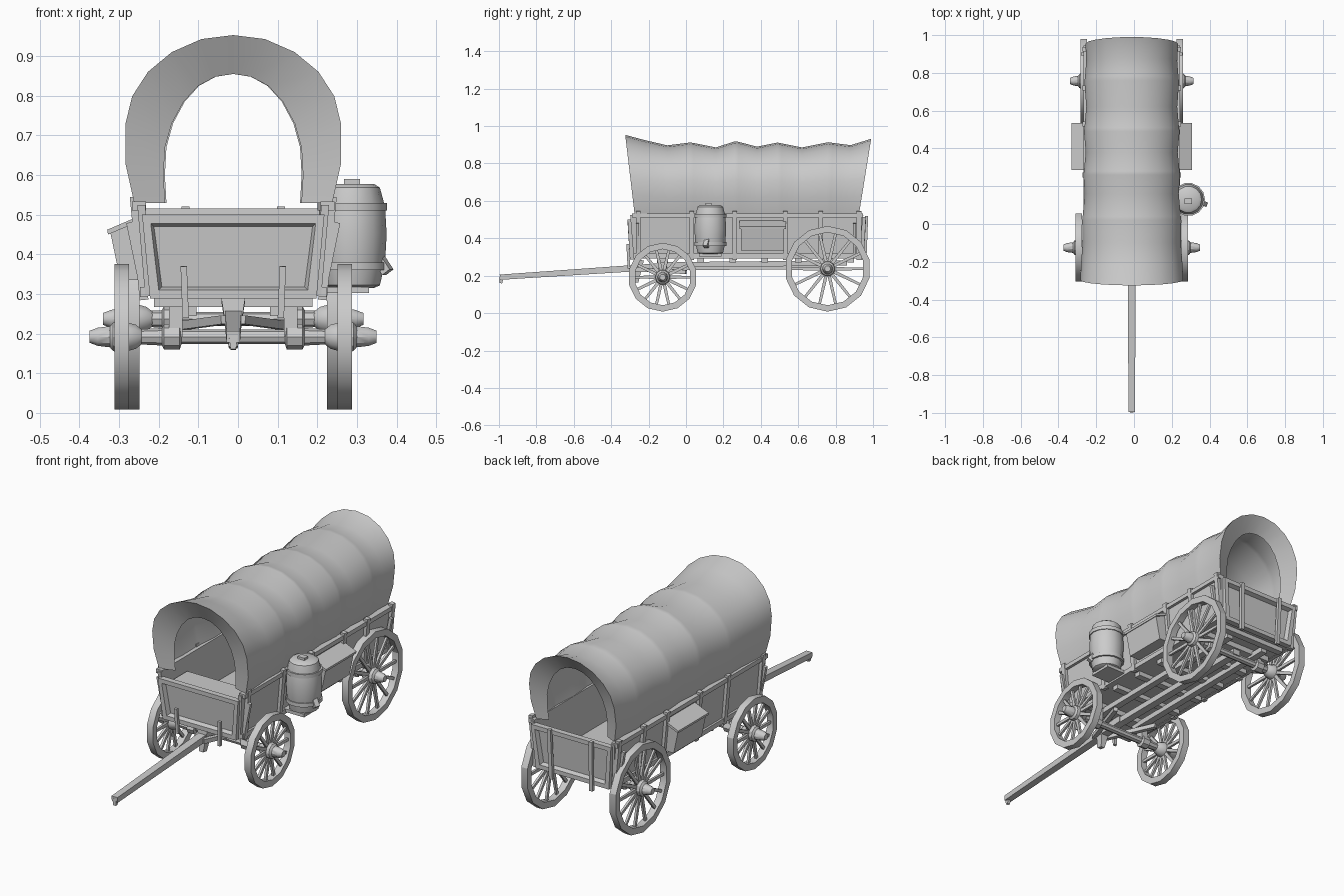
import bpy, bmesh, math
from mathutils import Vector

if "Cube" in bpy.data.objects:
    bpy.data.objects.remove(bpy.data.objects["Cube"])

CX = -0.012  # centre line of the wagon
grey = bpy.data.materials.new("weathered_grey")
grey.diffuse_color = (0.6, 0.6, 0.6, 1)
grey.use_nodes = True
grey.node_tree.nodes["Principled BSDF"].inputs["Base Color"].default_value = grey.diffuse_color


def make(name, verts, faces):
    me = bpy.data.meshes.new(name)
    me.from_pydata([tuple(v) for v in verts], [], faces)
    bm = bmesh.new()
    bm.from_mesh(me)
    bmesh.ops.recalc_face_normals(bm, faces=bm.faces)
    bm.to_mesh(me)
    bm.free()
    me.materials.append(grey)
    ob = bpy.data.objects.new(name, me)
    bpy.context.collection.objects.link(ob)
    return ob


def loft(rings, closed=True, caps=True):
    n = len(rings[0])
    verts = [v for r in rings for v in r]
    faces = []
    for i in range(len(rings) - 1):
        for j in range(n if closed else n - 1):
            k = (j + 1) % n
            faces.append((i * n + j, i * n + k, (i + 1) * n + k, (i + 1) * n + j))
    if caps:
        faces += [tuple(range(n)), tuple(range(len(verts) - n, len(verts)))]
    return verts, faces


def bar(name, a, b, w, h, w2=None, h2=None):
    """Rectangular beam from a to b; w is the sideways size, h the other."""
    a, b = Vector(a), Vector(b)
    d = (b - a).normalized()
    up = Vector((0, 0, 1)) if abs(d.z) < 0.9 else Vector((0, 1, 0))
    s = d.cross(up).normalized()
    u = s.cross(d)
    rings = []
    for p, ww, hh in ((a, w, h), (b, w2 or w, h2 or h)):
        rings.append([p + s * ww * i / 2 + u * hh * j / 2
                      for i, j in ((-1, -1), (1, -1), (1, 1), (-1, 1))])
    return make(name, *loft(rings))


def lathe(name, centre, profile, axis, n=12):
    """Profile of (distance along axis, radius)."""
    rings = []
    for t, r in profile:
        ring = []
        for i in range(n):
            c, s = r * math.cos(math.tau * i / n), r * math.sin(math.tau * i / n)
            ring.append(Vector(centre) + Vector((t, c, s) if axis == 'x' else (c, s, t)))
        rings.append(ring)
    return make(name, *loft(rings))


# Wheels: rim, tapered spokes and turned hub
def wheel(label, side, off, y, z, r, hub_out):
    x = CX + side * off
    n, t = 14, 0.018
    rings = []
    for i in range(n + 1):
        a = math.tau * (i + 0.5) / n
        rings.append([(x + dx, y + q * math.cos(a), z + q * math.sin(a))
                      for dx, q in ((-t, r), (t, r), (t, r - 0.034), (-t, r - 0.034))])
    make(label + "_rim", *loft(rings, caps=False))
    for i in range(n):
        a = math.tau * i / n
        d = Vector((0, math.cos(a), math.sin(a)))
        c = Vector((x, y, z))
        bar(label + "_spoke", c + d * 0.025, c + d * (r - 0.03), 0.013, 0.018, 0.011, 0.014)
    e = hub_out - off
    prof = [(-0.05, 0.02), (-0.035, 0.032), (0.0, 0.042), (0.022, 0.038),
            (0.03, 0.028), (e - 0.02, 0.024), (e, 0.016)]
    lathe(label + "_hub", (x, y, z), [(side * p, q) for p, q in prof], 'x', 10)


for side, tag in ((-1, "left"), (1, "right")):
    wheel(tag + "_front_wheel", side, 0.281, -0.125, 0.192, 0.184, 0.362)
    wheel(tag + "_rear_wheel", side, 0.254, 0.757, 0.237, 0.229, 0.328)

# Axles with thickened collars, bolsters and bolster posts
for tag, y, z in (("front", -0.125, 0.192), ("rear", 0.757, 0.237)):
    prof = [(-0.26, 0.018), (-0.18, 0.022), (-0.175, 0.032), (-0.135, 0.032), (-0.13, 0.018)]
    lathe(tag + "_axle", (CX, y, z), prof + [(-t, r) for t, r in reversed(prof)], 'x', 8)
    bar(tag + "_bolster", (CX - 0.2, y, 0.282), (CX + 0.2, y, 0.282), 0.06, 0.03)
    for s in (-1, 1):
        bar(tag + "_bolster_post", (CX + s * 0.145, y, z), (CX + s * 0.145, y, 0.285), 0.035, 0.045)

# Undercarriage beams and cross members
for s in (-1, 1):
    bar("long_beam", (CX + s * 0.11, -0.14, 0.258), (CX + s * 0.11, 0.86, 0.268), 0.035, 0.028)
    bar("steering_brace", (CX + s * 0.13, 0.0, 0.22), (CX + s * 0.02, -0.3, 0.235), 0.022, 0.022)
bar("centre_beam", (CX, -0.1, 0.245), (CX, 0.78, 0.25), 0.04, 0.03)
for y in (0.08, 0.25, 0.42, 0.6, 0.88):
    bar("cross_member", (CX - 0.2, y, 0.285), (CX + 0.2, y, 0.285), 0.035, 0.028)

# Draw pole with tip hook and hitch wedge
bar("draw_pole", (CX, -0.995, 0.192), (CX, -0.1, 0.252), 0.034, 0.028, 0.044, 0.036)
bar("pole_hook", (CX, -0.985, 0.195), (CX, -0.99, 0.16), 0.022, 0.022, 0.014, 0.014)
bar("hitch_wedge", (CX, -0.25, 0.285), (CX, -0.27, 0.165), 0.06, 0.05, 0.022, 0.03)

# Wagon bed: floor, flared sides and top rails
bar("floor", (CX, -0.27, 0.305), (CX, 0.93, 0.305), 0.42, 0.02)
for s in (-1, 1):
    prof = ((0.205, 0.295), (0.222, 0.295), (0.242, 0.525), (0.222, 0.525))
    rings = [[(CX + s * x, y + e * (z - 0.295), z) for x, z in prof]
             for y, e in ((-0.28, -0.08), (0.925, 0.1))]
    make("side_board", *loft(rings))
    bar("top_rail", (CX + s * 0.238, -0.29, 0.522), (CX + s * 0.238, 0.945, 0.522), 0.035, 0.022)
    bar("lower_rail", (CX + s * 0.225, -0.28, 0.305), (CX + s * 0.225, 0.93, 0.305), 0.02, 0.025)
    for y in (-0.255, 0.03, 0.26, 0.53, 0.72, 0.925):
        bar("side_stake", (CX + s * 0.225, y, 0.285), (CX + s * 0.25, y, 0.545), 0.022, 0.025)
    # Slanted struts beside the ends
    for y in (-0.26, 0.9):
        bar("corner_strut", (CX + s * 0.262, y, 0.48), (CX + s * 0.225, y, 0.3), 0.016, 0.016)


# End panels: tapered recessed trays
def end_panel(name, y, d, top):
    def ring(inset, depth):
        out = []
        for sx, z in ((-1, 0.288), (1, 0.288), (1, top), (-1, top)):
            f = (z - 0.288) / (top - 0.288)
            zz = z + (inset if f < 0.5 else -inset)
            out.append((CX + sx * (0.21 + 0.02 * f - inset), y + d * (0.012 * f - depth), zz))
        return out
    make(name, *loft([ring(0, 0.03), ring(0, 0), ring(0.022, 0), ring(0.03, 0.022)]))


end_panel("front_panel", -0.3, -1, 0.5)
end_panel("tail_panel", 0.95, 1, 0.515)
for s in (-1, 1):
    bar("front_bracket", (CX + s * 0.125, -0.312, 0.37), (CX + s * 0.12, -0.305, 0.24), 0.016, 0.014)
    bar("tail_bar", (CX + s * 0.12, 0.966, 0.52), (CX + s * 0.115, 0.956, 0.26), 0.02, 0.016)
bar("seat_board", (CX - 0.21, -0.16, 0.45), (CX + 0.21, -0.16, 0.45), 0.12, 0.02)

# Canvas cover: arch sections over hoops with sags between, folded in at both ends
half = [(0.25, 0.53), (0.272, 0.63), (0.272, 0.73), (0.255, 0.80), (0.215, 0.862),
        (0.155, 0.912), (0.08, 0.945)]
arch = [(-x, z) for x, z in half] + [(0, 0.955)] + [(x, z) for x, z in reversed(half)]
hole = [(0.172, 0.53), (0.176, 0.6), (0.172, 0.67), (0.155, 0.73), (0.125, 0.785),
        (0.088, 0.825), (0.045, 0.848)]
inner = [(-x, z) for x, z in hole] + [(0, 0.855)] + [(x, z) for x, z in reversed(hole)]


def section(pts, yb, yt, w, top, ref=0.955):
    k = (top - 0.53) / (ref - 0.53)
    return [(CX + x * w, yb + (yt - yb) * (z - 0.53) / (ref - 0.53), 0.53 + (z - 0.53) * k)
            for x, z in pts]


stations = [(-0.275, -0.325, 1.0, 0.953), (-0.2, -0.22, 0.985, 0.925), (-0.09, -0.1, 0.955, 0.897),
            (0.02, 0.02, 0.965, 0.912), (0.04, 0.04, 0.955, 0.91), (0.16, 0.16, 0.915, 0.886),
            (0.26, 0.26, 0.94, 0.918), (0.28, 0.28, 0.93, 0.916), (0.38, 0.38, 0.895, 0.89),
            (0.49, 0.49, 0.93, 0.912), (0.51, 0.51, 0.92, 0.908), (0.62, 0.62, 0.885, 0.886),
            (0.75, 0.76, 0.92, 0.914), (0.77, 0.785, 0.91, 0.91), (0.85, 0.88, 0.885, 0.898),
            (0.925, 0.99, 0.9, 0.932)]
rings = [section(inner, -0.25, -0.27, 1, 0.855, 0.855)]
rings += [section(arch, *s) for s in stations]
rings.append(section(inner, 0.9, 0.935, 0.98, 0.855, 0.855))
make("canvas_cover", *loft(rings, closed=False, caps=False))

# Water barrel with bands and a tap
bx, by = 0.288, 0.13
lathe("water_barrel", (bx, by, 0), [(0.315, 0.055), (0.322, 0.07), (0.38, 0.083), (0.45, 0.087),
      (0.52, 0.083), (0.568, 0.07), (0.578, 0.055)], 'z', 14)
for z in (0.37, 0.52):
    lathe("barrel_band", (bx, by, z), [(-0.01, 0.084), (-0.01, 0.088), (0.01, 0.088), (0.01, 0.084)], 'z', 14)
bar("barrel_tap", (0.355, 0.115, 0.39), (0.378, 0.105, 0.355), 0.025, 0.025)
bar("barrel_lid_knob", (bx, by - 0.01, 0.575), (bx, by - 0.01, 0.59), 0.04, 0.03)
bar("barrel_shelf", (0.2, by, 0.31), (0.33, by, 0.31), 0.12, 0.016)

# Side tool boxes with sloping lids
for s in (-1, 1):
    prof = ((0.215, 0.335), (0.285, 0.335), (0.31, 0.455), (0.23, 0.49))
    make("tool_box", *loft([[(CX + s * x, y, z) for x, z in prof] for y in (0.295, 0.525)]))
    lid = ((0.225, 0.488), (0.316, 0.45), (0.318, 0.462), (0.225, 0.502))
    make("tool_box_lid", *loft([[(CX + s * x, y, z) for x, z in lid] for y in (0.285, 0.535)]))

# Smooth shading with crisp edges
bpy.ops.object.select_all(action='SELECT')
bpy.context.view_layer.objects.active = bpy.data.objects["floor"]
bpy.ops.object.shade_smooth_by_angle(angle=math.radians(35))
